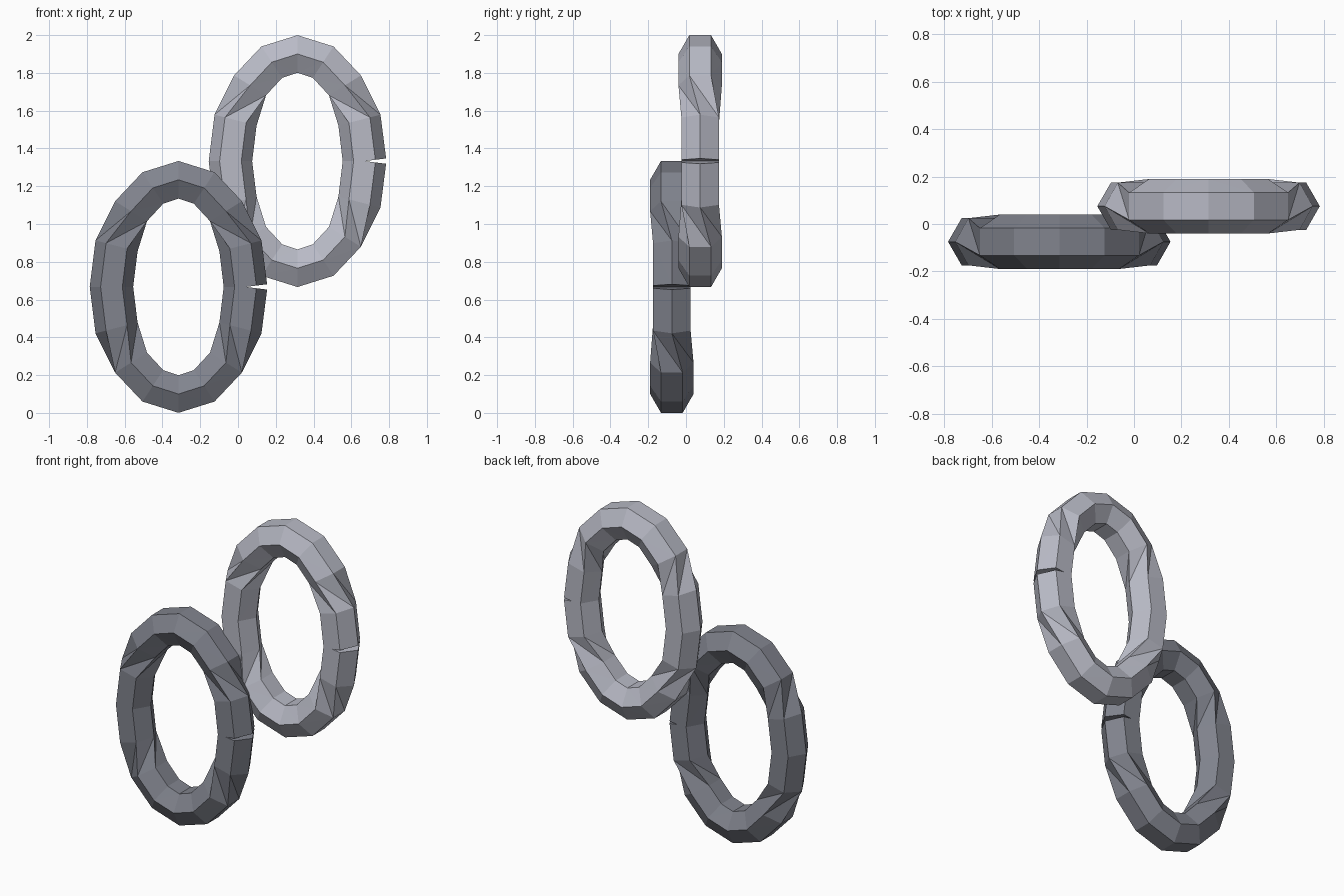
import bpy, bmesh, math
from mathutils import Vector

if "Cube" in bpy.data.objects:
    bpy.data.objects.remove(bpy.data.objects["Cube"])

SEGS, SIDES, TUBE = 16, 6, 0.115
RX, RZ = 0.355, 0.567


def material(name, rgb):
    m = bpy.data.materials.new(name)
    m.diffuse_color = (*rgb, 1)
    m.use_nodes = True
    m.node_tree.nodes["Principled BSDF"].inputs["Base Color"].default_value = m.diffuse_color
    return m


def oval_link(name, centre, mat):
    # open oval path that starts and ends at the right-hand side
    c = Vector(centre)
    path = []
    for i in range(SEGS + 1):
        a = 2 * math.pi * i / SEGS
        path.append(c + Vector((RX * math.cos(a), 0, RZ * math.sin(a))))

    # hexagonal sections; the frame turns a quarter where the path runs upright
    bm = bmesh.new()
    rings = []
    for i, p in enumerate(path):
        t = (path[min(i + 1, SEGS)] - path[max(i - 1, 0)]).normalized()
        up = Vector((0, 1, 0)) if abs(t.z) > 0.9 else Vector((0, 0, 1))
        u = t.cross(up).normalized()
        v = t.cross(u)
        ring = []
        for k in range(SIDES):
            a = 2 * math.pi * k / SIDES
            ring.append(bm.verts.new(p + TUBE * (math.cos(a) * u + math.sin(a) * v)))
        rings.append(ring)

    # tube walls
    for r0, r1 in zip(rings, rings[1:]):
        for k in range(SIDES):
            n = (k + 1) % SIDES
            bm.faces.new((r0[k], r0[n], r1[n], r1[k]))
    # split the twisted quads along their short diagonal
    bmesh.ops.triangulate(bm, faces=bm.faces[:], quad_method='SHORT_EDGE')
    # end caps at the seam
    bm.faces.new(rings[0][::-1])
    bm.faces.new(rings[-1])

    mesh = bpy.data.meshes.new(name)
    bm.to_mesh(mesh)
    bm.free()
    mesh.materials.append(mat)
    ob = bpy.data.objects.new(name, mesh)
    bpy.context.collection.objects.link(ob)
    return ob


# two overlapping links
oval_link("lower_link", (-0.315, -0.075, 0.667), material("dark_steel", (0.22, 0.23, 0.27)))
oval_link("upper_link", (0.315, 0.075, 1.333), material("light_steel", (0.48, 0.49, 0.56)))
